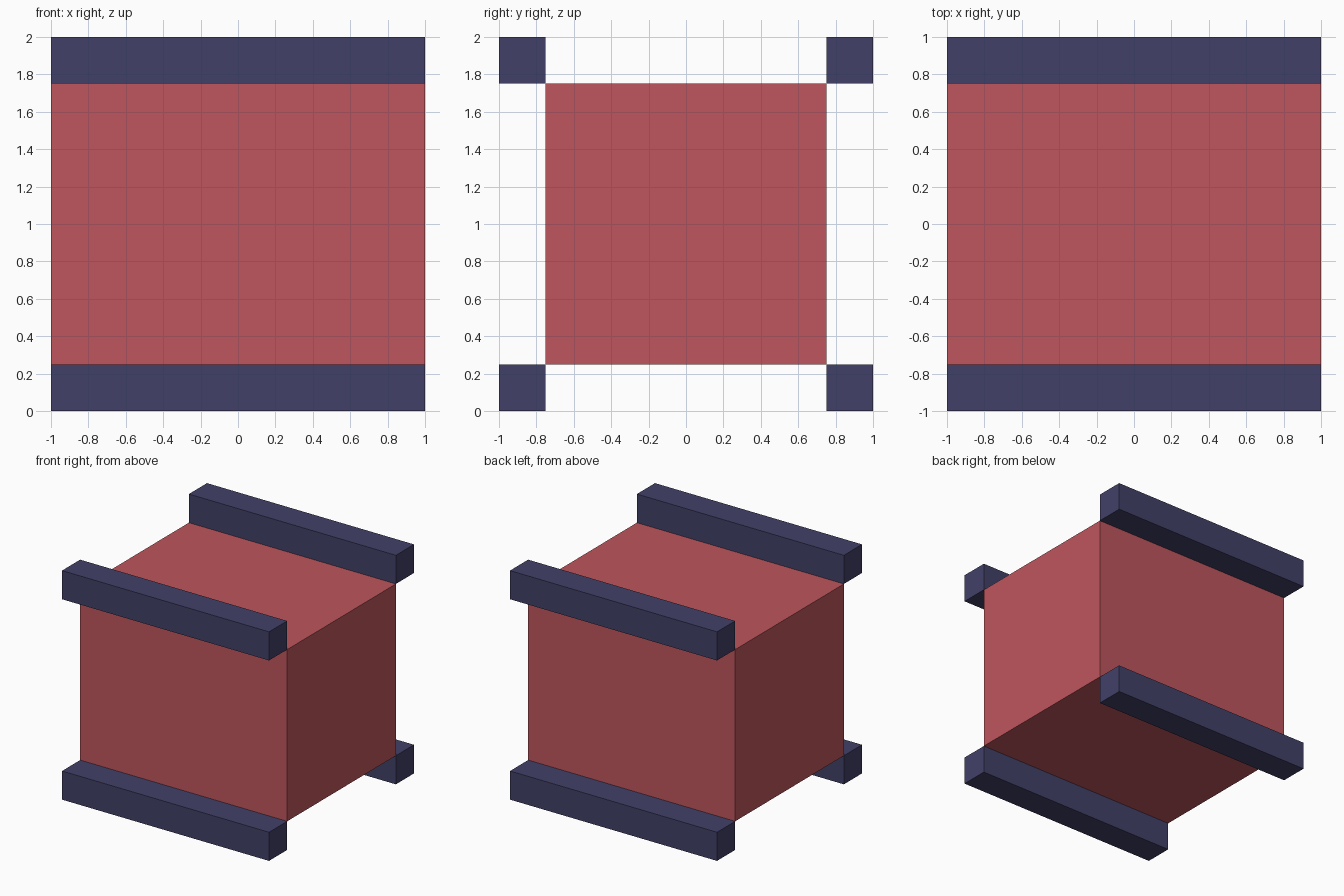
import bpy
import bmesh
from mathutils import Vector

if "Cube" in bpy.data.objects:
    bpy.data.objects.remove(bpy.data.objects["Cube"])


def material(name, rgb):
    mat = bpy.data.materials.new(name)
    mat.diffuse_color = (*rgb, 1.0)
    mat.use_nodes = True
    mat.node_tree.nodes["Principled BSDF"].inputs["Base Color"].default_value = mat.diffuse_color
    return mat


def box(name, size, centre, mat):
    bm = bmesh.new()
    bmesh.ops.create_cube(bm, size=1.0)
    bmesh.ops.scale(bm, vec=Vector(size), verts=bm.verts)
    mesh = bpy.data.meshes.new(name)
    bm.to_mesh(mesh)
    bm.free()
    mesh.materials.append(mat)
    obj = bpy.data.objects.new(name, mesh)
    obj.location = centre
    bpy.context.collection.objects.link(obj)
    return obj


red = material("muted red", (0.515, 0.093, 0.109))
navy = material("dusky navy", (0.0545, 0.0513, 0.138))

BAR = 0.25

# Central block
box("core_block", (2, 2 - 2 * BAR, 2 - 2 * BAR), (0, 0, 1), red)

# Four rails along the long edges of the block
offset = 1 - BAR / 2
for side, sy in (("front", -1), ("back", 1)):
    for level, sz in (("bottom", -1), ("top", 1)):
        box(f"{side}_{level}_rail", (2, BAR, BAR),
            (0, sy * offset, 1 + sz * offset), navy)
